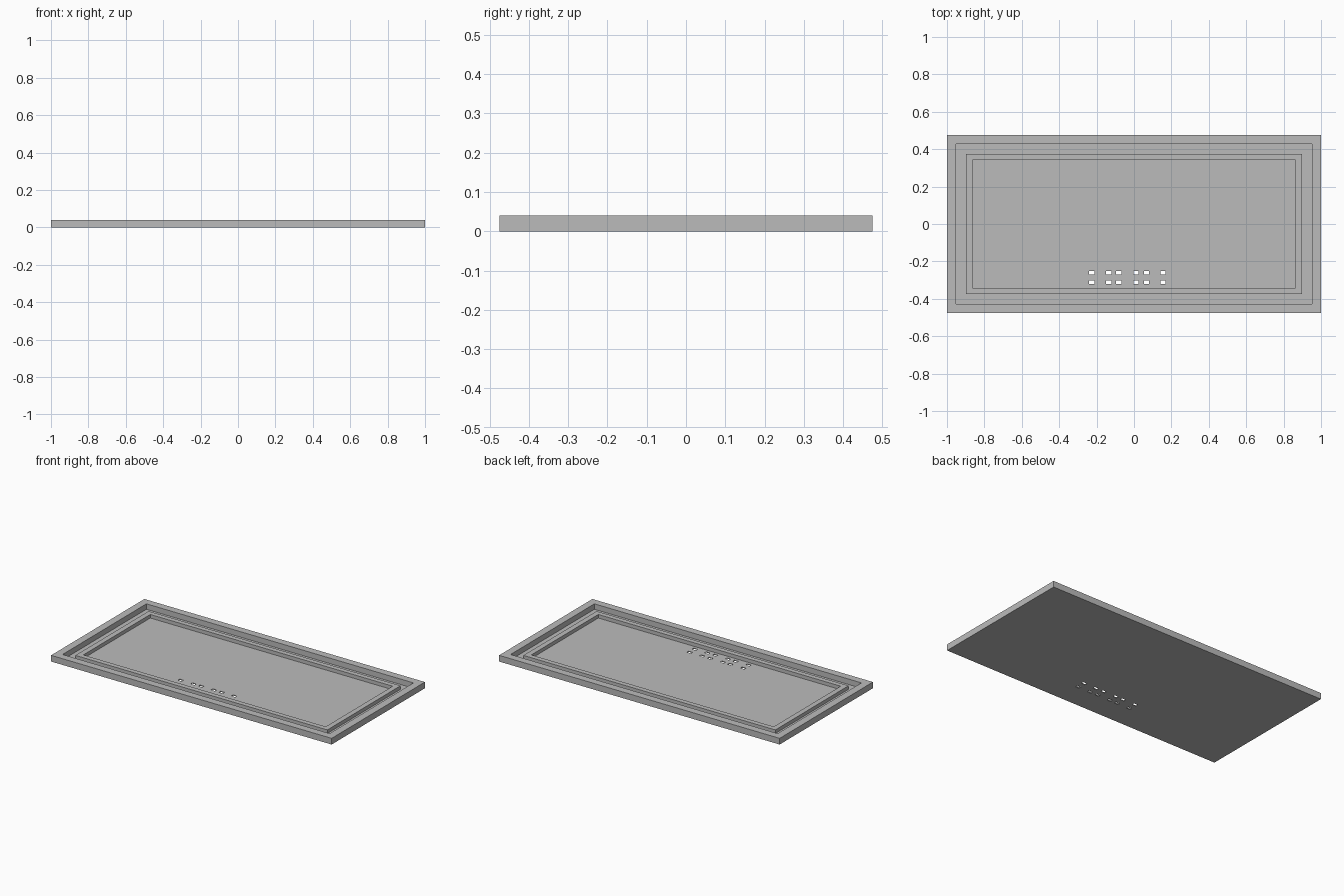
import bpy, bmesh

if "Cube" in bpy.data.objects:
    bpy.data.objects.remove(bpy.data.objects["Cube"], do_unlink=True)

grey = bpy.data.materials.new("plain grey")
grey.use_nodes = True
COLOUR = (0.5, 0.5, 0.5, 1)
grey.diffuse_color = COLOUR
grey.node_tree.nodes["Principled BSDF"].inputs["Base Color"].default_value = COLOUR

FLOOR, RIDGE, RIM = 0.005, 0.028, 0.04


def finish(name, bm):
    bmesh.ops.recalc_face_normals(bm, faces=bm.faces)
    mesh = bpy.data.meshes.new(name)
    bm.to_mesh(mesh)
    bm.free()
    mesh.materials.append(grey)
    obj = bpy.data.objects.new(name, mesh)
    bpy.context.collection.objects.link(obj)
    return obj


def frame(name, outer, inner, z0, z1):
    """Rectangular ring with mitred corners, given half sizes."""
    bm = bmesh.new()
    corners = [(-1, -1), (1, -1), (1, 1), (-1, 1)]
    section = [(outer, z0), (outer, z1), (inner, z1), (inner, z0)]
    loops = [[bm.verts.new((sx * half[0], sy * half[1], z)) for half, z in section]
             for sx, sy in corners]
    for i in range(4):
        a, b = loops[i], loops[(i + 1) % 4]
        for j in range(4):
            k = (j + 1) % 4
            bm.faces.new((a[j], a[k], b[k], b[j]))
    return finish(name, bm)


def floor_panel(name, half, hole_xs, hole_ys, hole_size):
    """Thin plate laid out on a grid of cuts, leaving the slots open."""
    def cuts(edge, centres, size):
        return sorted([-edge, edge] + [c + s * size / 2 for c in centres for s in (-1, 1)])

    xs = cuts(half[0], hole_xs, hole_size[0])
    ys = cuts(half[1], hole_ys, hole_size[1])
    bm = bmesh.new()
    grid = [[bm.verts.new((x, y, 0)) for y in ys] for x in xs]
    for i in range(len(xs) - 1):
        for j in range(len(ys) - 1):
            if i % 2 and j % 2:
                continue  # slot
            bm.faces.new((grid[i][j], grid[i + 1][j], grid[i + 1][j + 1], grid[i][j + 1]))
    # Thicken upward
    top = bmesh.ops.extrude_face_region(bm, geom=bm.faces[:], use_keep_orig=True)
    bmesh.ops.translate(bm, vec=(0, 0, FLOOR),
                        verts=[g for g in top["geom"] if isinstance(g, bmesh.types.BMVert)])
    return finish(name, bm)


# Outer rim, raised inner ridge and slotted floor
frame("outer_rim", (1.0, 0.475), (0.952, 0.427), 0, RIM)
frame("inner_ridge", (0.898, 0.373), (0.864, 0.341), FLOOR, RIDGE)
floor_panel("floor_panel", (0.952, 0.427),
            [-0.226, -0.135, -0.081, 0.01, 0.067, 0.155], [-0.312, -0.26], (0.028, 0.018))
